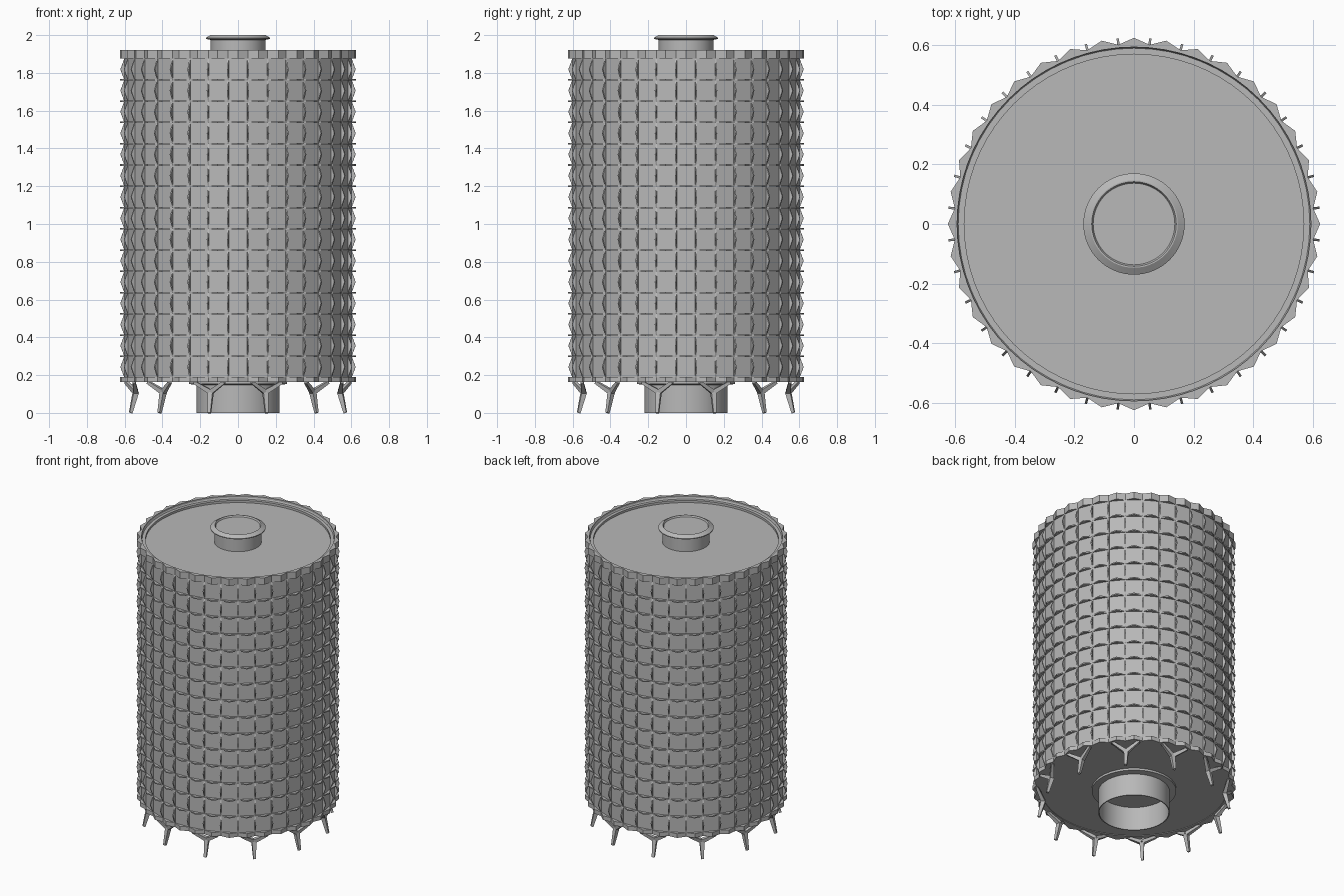
import bpy, bmesh, math
from mathutils import Vector

cube = bpy.data.objects.get("Cube")
if cube:
    bpy.data.objects.remove(cube, do_unlink=True)

# Single grey finish
grey = bpy.data.materials.new("concrete_grey")
grey.use_nodes = True
grey.diffuse_color = (0.48, 0.48, 0.48, 1)
grey.node_tree.nodes["Principled BSDF"].inputs["Base Color"].default_value = (0.48, 0.48, 0.48, 1)

COLS, ROWS = 36, 15
STEP = math.tau / COLS
WALL_R, TIP_R = 0.604, 0.625
Z_LOW, Z_HIGH = 0.187, 1.875
ROW_H = (Z_HIGH - Z_LOW) / ROWS


def polar(r, a, z):
    return Vector((r * math.cos(a), r * math.sin(a), z))


def finish(name, bm, smooth=False):
    bmesh.ops.recalc_face_normals(bm, faces=bm.faces)
    mesh = bpy.data.meshes.new(name)
    bm.to_mesh(mesh)
    bm.free()
    mesh.materials.append(grey)
    obj = bpy.data.objects.new(name, mesh)
    bpy.context.collection.objects.link(obj)
    if smooth:
        bpy.ops.object.select_all(action="DESELECT")
        obj.select_set(True)
        bpy.context.view_layer.objects.active = obj
        bpy.ops.object.shade_smooth_by_angle(angle=math.radians(30))
    return obj


def lathe(name, profile, sides=64):
    bm = bmesh.new()
    verts = [bm.verts.new((r, 0, z)) for r, z in profile]
    edges = [bm.edges.new(pair) for pair in zip(verts, verts[1:])]
    bmesh.ops.spin(bm, geom=verts + edges, cent=(0, 0, 0), axis=(0, 0, 1),
                   angle=math.tau, steps=sides, use_duplicate=False)
    bmesh.ops.remove_doubles(bm, verts=bm.verts, dist=0.0001)
    return finish(name, bm, True)


def scalloped_ring(bm, z0, z1, inner, tip=TIP_R):
    """Ring whose outline is pointed at the middle of every wall column."""
    loops = []
    for i in range(COLS * 2):
        a = i * STEP / 2
        outer = WALL_R if i % 2 else tip
        loops.append([bm.verts.new(polar(r, a, z)) for r, z in
                      ((outer, z0), (outer, z1), (inner, z1), (inner, z0))])
    for a, b in zip(loops, loops[1:] + loops[:1]):
        for k in range(4):
            n = (k + 1) % 4
            bm.faces.new((a[k], b[k], b[n], a[n]))


# Faceted tower wall
bm = bmesh.new()
scalloped_ring(bm, 0.17, 1.90, 0.57, WALL_R * math.cos(STEP / 2))
finish("tower_wall", bm)

# Pointed horizontal ledges between floors
bm = bmesh.new()
for row in range(ROWS):
    z = Z_LOW + row * ROW_H
    scalloped_ring(bm, z - 0.004, z + 0.004, 0.59)
finish("floor_ledges", bm)

# Pointed vertical fins between columns
bm = bmesh.new()
half = 0.004
for col in range(COLS):
    a = (col + 0.5) * STEP
    side = polar(half, a + math.pi / 2, 0)
    for row in range(ROWS):
        z = Z_LOW + row * ROW_H
        outline = [(0.598, z), (WALL_R, z), (TIP_R, z + ROW_H / 2),
                   (WALL_R, z + ROW_H), (0.598, z + ROW_H)]
        left = [bm.verts.new(polar(r, a, h) + side) for r, h in outline]
        right = [bm.verts.new(polar(r, a, h) - side) for r, h in outline]
        bm.faces.new(left)
        bm.faces.new(right[::-1])
        for k in range(5):
            n = (k + 1) % 5
            bm.faces.new((left[k], right[k], right[n], left[n]))
finish("column_fins", bm)

# Parapet and bottom rim
for name, z0, z1, inner in (("parapet", Z_HIGH, 1.92, 0.594),
                            ("bottom_rim", 0.163, Z_LOW, 0.57)):
    bm = bmesh.new()
    scalloped_ring(bm, z0, z1, inner)
    finish(name, bm)

# Recessed roof and underside
lathe("roof", [(0, 1.885), (0.58, 1.885), (0.588, 1.895), (0.597, 1.915)])
lathe("underside", [(0, 0.167), (0.6, 0.167)])

# Roof drum with flared lip
lathe("roof_drum", [(0.145, 1.88), (0.145, 1.975), (0.17, 1.98), (0.17, 1.985),
                    (0.147, 2.0), (0.142, 2.0), (0.137, 1.99), (0, 1.99)])

# Hollow entrance drum with flange
lathe("entrance_drum", [(0.26, 0.167), (0.26, 0.153), (0.22, 0.148), (0.22, 0),
                        (0.214, 0), (0.214, 0.16), (0, 0.16)])


def bar(bm, start, end, w0, w1, outward):
    """Tapered four-sided strut."""
    along = (end - start).normalized()
    u = along.cross(outward).normalized()
    v = along.cross(u)
    rings = [[bm.verts.new(p + (u * i + v * j) * w)
              for i, j in ((1, 1), (-1, 1), (-1, -1), (1, -1))]
             for p, w in ((start, w0), (end, w1))]
    for k in range(4):
        n = (k + 1) % 4
        bm.faces.new((rings[0][k], rings[0][n], rings[1][n], rings[1][k]))
    bm.faces.new(rings[0])
    bm.faces.new(rings[1])


# Twelve forked legs
LEGS = 12
bm = bmesh.new()
for leg in range(LEGS):
    a = (leg + 0.5) * math.tau / LEGS
    outward = polar(1, a, 0)
    joint = polar(0.56, a, 0.11)
    bar(bm, polar(0.588, a, 0), joint, 0.008, 0.014, outward)
    for s in (-1, 1):
        bar(bm, joint, polar(0.598, a + s * 0.14, 0.163), 0.013, 0.008, outward)
finish("forked_legs", bm)
